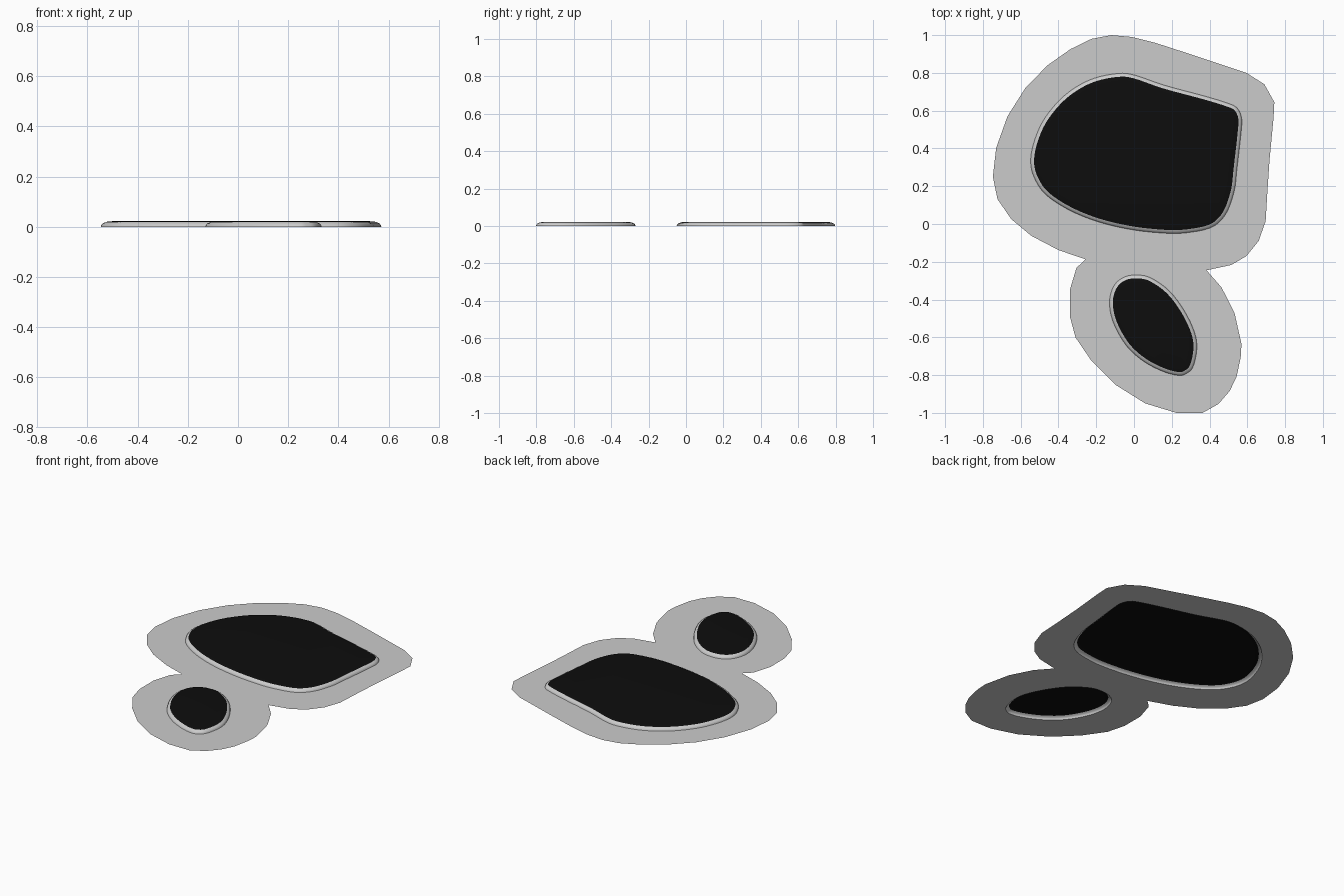
import bpy, bmesh
from mathutils import Vector

if "Cube" in bpy.data.objects:
    bpy.data.objects.remove(bpy.data.objects["Cube"])

# Outlines seen from above
SHEET = [(-.12, 1), (-.01, .99), (.11, .96), (.28, .905), (.43, .855), (.595, .8), (.69, .74),
         (.743, .645), (.739, .565), (.718, .345), (.707, .185), (.697, .015), (.66, -.09),
         (.595, -.17), (.515, -.217), (.384, -.245), (.463, -.335), (.532, -.47), (.569, -.635),
         (.565, -.705), (.543, -.81), (.506, -.885), (.447, -.953), (.363, -1), (.225, -1),
         (.06, -.95), (-.1, -.85), (-.225, -.725), (-.31, -.6), (-.34, -.487), (-.34, -.35),
         (-.305, -.233), (-.257, -.187), (-.4, -.138), (-.543, -.063), (-.65, .026),
         (-.723, .132), (-.747, .25), (-.73, .402), (-.67, .57), (-.575, .72), (-.458, .84),
         (-.336, .926), (-.225, .98)]
BIG = [(-.085, .797), (.005, .788), (.16, .735), (.375, .677), (.495, .64), (.545, .615),
       (.57, .56), (.566, .475), (.545, .29), (.533, .185), (.5, .08), (.457, .016),
       (.4, -.022), (.305, -.043), (.19, -.05), (.0, -.032), (-.185, .01), (-.34, .072),
       (-.463, .152), (-.522, .232), (-.547, .32), (-.533, .422), (-.485, .54),
       (-.405, .645), (-.315, .72), (-.21, .772)]
SMALL = [(.022, -.27), (.093, -.287), (.188, -.355), (.267, -.46), (.32, -.572), (.333, -.66),
         (.313, -.755), (.28, -.79), (.24, -.802), (.16, -.783), (.055, -.73), (-.04, -.645),
         (-.11, -.52), (-.13, -.41), (-.105, -.325), (-.05, -.28)]


def smooth_loop(pts, steps=4):
    """Closed Catmull-Rom curve through the points."""
    p = [Vector(q) for q in pts]
    n, out = len(p), []
    for i in range(n):
        a, b, c, d = p[i - 1], p[i], p[(i + 1) % n], p[(i + 2) % n]
        for k in range(steps):
            t = k / steps
            out.append(0.5 * (2 * b + (c - a) * t + (2 * a - 5 * b + 4 * c - d) * t * t
                              + (3 * b - a - 3 * c + d) * t ** 3))
    return out


def inset(loop, d):
    """Move a clockwise loop inwards."""
    n, out = len(loop), []
    for i, p in enumerate(loop):
        t = (loop[(i + 1) % n] - loop[i - 1]).normalized()
        out.append(p + Vector((t.y, -t.x)) * d)
    return out


def finish(bm, name, mat=None):
    me = bpy.data.meshes.new(name)
    bm.to_mesh(me)
    bm.free()
    ob = bpy.data.objects.new(name, me)
    bpy.context.collection.objects.link(ob)
    if mat:
        me.materials.append(mat)
    bpy.ops.object.select_all(action='DESELECT')
    ob.select_set(True)
    bpy.context.view_layer.objects.active = ob
    bpy.ops.object.shade_smooth_by_angle(angle=0.7)


def shell(name, loop, profile, mat=None, cap=False):
    """Stack inset rings by (inset, height), optionally closing the top."""
    bm = bmesh.new()
    rings = [[bm.verts.new((p.x, p.y, z)) for p in inset(loop, d)] for d, z in profile]
    n = len(loop)
    for lo, hi in zip(rings, rings[1:]):
        for i in range(n):
            j = (i + 1) % n
            bm.faces.new((lo[j], lo[i], hi[i], hi[j]))
    if cap:
        bm.faces.new(rings[-1][::-1])
    finish(bm, name, mat)


black = bpy.data.materials.new("black")
black.diffuse_color = (0.004, 0.004, 0.004, 1)
black.use_nodes = True
black.node_tree.nodes["Principled BSDF"].inputs["Base Color"].default_value = black.diffuse_color

# Raised pads: grey rounded rim and black top
pads = {"large": smooth_loop(BIG), "small": smooth_loop(SMALL)}
for size, loop in pads.items():
    shell(size + "_pad_rim", loop, [(0, 0), (.002, .007), (.007, .013), (.018, .018)])
    shell(size + "_pad_top", loop, [(.018, .018), (.03, .021), (.045, .022)], black, cap=True)

# Flat surrounding sheet with openings under the pads
bm = bmesh.new()
for loop in [[Vector(q) for q in SHEET], *pads.values()]:
    vs = [bm.verts.new((p.x, p.y, 0)) for p in loop]
    for i, v in enumerate(vs):
        bm.edges.new((vs[i - 1], v))
bmesh.ops.triangle_fill(bm, edges=bm.edges[:], use_beauty=True, normal=(0, 0, 1))
for f in bm.faces:
    if f.normal.z < 0:
        f.normal_flip()
finish(bm, "base_sheet")
